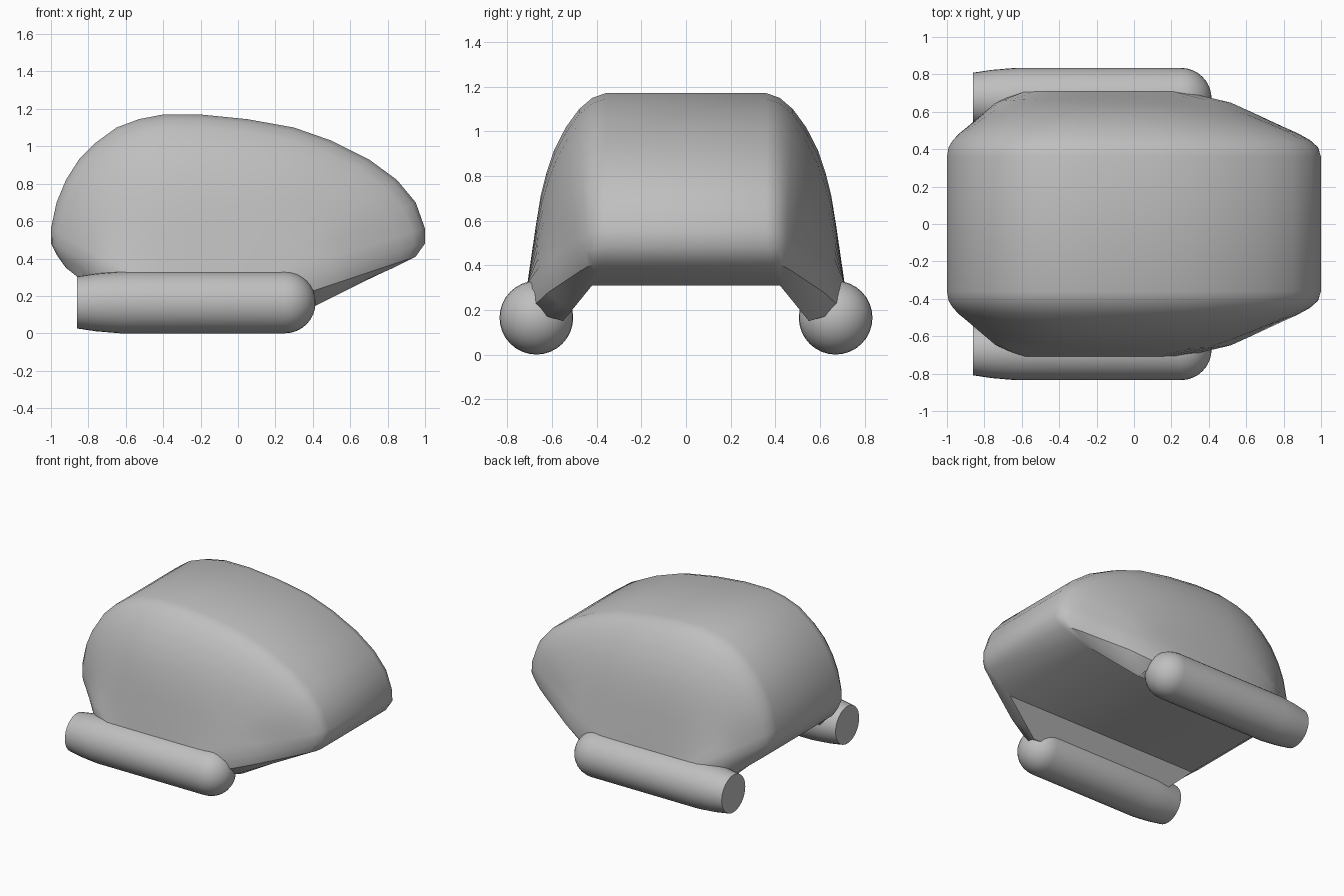
import bpy
import bmesh
import math
from mathutils import Vector, Matrix

cube = bpy.data.objects.get("Cube")
if cube:
    bpy.data.objects.remove(cube, do_unlink=True)

grey = bpy.data.materials.new("plain_grey")
grey.use_nodes = True
grey.diffuse_color = (0.52, 0.52, 0.52, 1)
grey.node_tree.nodes["Principled BSDF"].inputs["Base Color"].default_value = (0.52, 0.52, 0.52, 1)


def finish(name, bm, angle):
    bmesh.ops.remove_doubles(bm, verts=bm.verts, dist=0.0001)
    bmesh.ops.recalc_face_normals(bm, faces=bm.faces)
    mesh = bpy.data.meshes.new(name)
    bm.to_mesh(mesh)
    bm.free()
    mesh.materials.append(grey)
    obj = bpy.data.objects.new(name, mesh)
    bpy.context.collection.objects.link(obj)
    bpy.ops.object.select_all(action='DESELECT')
    obj.select_set(True)
    bpy.context.view_layer.objects.active = obj
    bpy.ops.object.shade_smooth_by_angle(angle=math.radians(angle))
    return obj


# Hull outline (x, z), from the lower rear over the roof to the lower nose
rear = [(-0.86, 0.31), (-0.92, 0.35), (-0.97, 0.42), (-1, 0.48)]
roof = [(-1, 0.56), (-0.97, 0.7), (-0.92, 0.82), (-0.85, 0.93), (-0.76, 1.02),
        (-0.65, 1.1), (-0.53, 1.145), (-0.4, 1.17), (-0.2, 1.17), (0.05, 1.145),
        (0.3, 1.1), (0.5, 1.03), (0.7, 0.93), (0.85, 0.82), (0.95, 0.7), (1, 0.56)]
nose = [(1, 0.48), (0.95, 0.41), (0.83, 0.35), (0.74, 0.31)]
outline = rear + roof + nose

# Line where the flank meets the pod (x, y, z), matched point by point
skirt = [(-0.7, 0.55, 0.15), (-0.7, 0.62, 0.18), (-0.66, 0.68, 0.25), (-0.62, 0.7, 0.3)]
skirt += [(-0.58 + 0.78 * i / (len(roof) - 1), 0.71, 0.32) for i in range(len(roof))]
skirt += [(0.3, 0.7, 0.28), (0.38, 0.68, 0.22), (0.41, 0.62, 0.17), (0.42, 0.55, 0.15)]

# Flank curvature: share of the drop, then of the spread at the roof and at the ends
steps = [(0, 0, 0), (0.024, 0.17, 0.15), (0.084, 0.34, 0.26), (0.18, 0.51, 0.37),
         (0.3, 0.66, 0.48), (0.42, 0.757, 0.595), (0.54, 0.83, 0.71),
         (0.69, 0.89, 0.85), (1, 1, 1)]


def flank_row(step, side):
    s, top, end = step
    row = []
    for (x, z), (tx, ty, tz) in zip(outline, skirt):
        if z >= 0.48:
            w = max(0, (z - 0.56) / 0.61)
            spread, start = end + (top - end) * w, 0.36
        else:
            w = (z - 0.31) / 0.17
            spread, start = s + (end - s) * w, 0.42 - 0.06 * w
        row.append((x + (tx - x) * s, side * (start + (ty - start) * spread), z + (tz - z) * s))
    return row


# Hull: closed loops lofted from one skirt across to the other
bm = bmesh.new()
rows = [flank_row(st, -1) for st in reversed(steps)] + [flank_row(st, 1) for st in steps]
loops = [[bm.verts.new(p) for p in row] for row in rows]
for a, b in zip(loops, loops[1:]):
    for j in range(len(a)):
        k = (j + 1) % len(a)
        bm.faces.new((a[j], a[k], b[k], b[j]))
bm.faces.new(loops[0])
bm.faces.new(loops[-1])
finish("hull", bm, 32)

# Pods: turned shape with a round nose and a slightly narrowed flat tail
RADIUS = 0.165
pod_profile = [(-0.86, 0), (-0.86, 0.139), (-0.76, 0.154), (-0.63, RADIUS), (0.25, RADIUS)]
pod_profile += [(0.25 + RADIUS * math.sin(a), RADIUS * math.cos(a))
                for a in (math.pi / 2 * i / 8 for i in range(1, 9))]
for name, side in (("right_pod", -1), ("left_pod", 1)):
    bm = bmesh.new()
    center = Vector((0, side * 0.67, RADIUS))
    verts = [bm.verts.new(center + Vector((x, r, 0))) for x, r in pod_profile]
    edges = [bm.edges.new(pair) for pair in zip(verts, verts[1:])]
    bmesh.ops.spin(bm, geom=verts + edges, cent=center, axis=(1, 0, 0),
                   angle=2 * math.pi, steps=32)
    finish(name, bm, 35)
